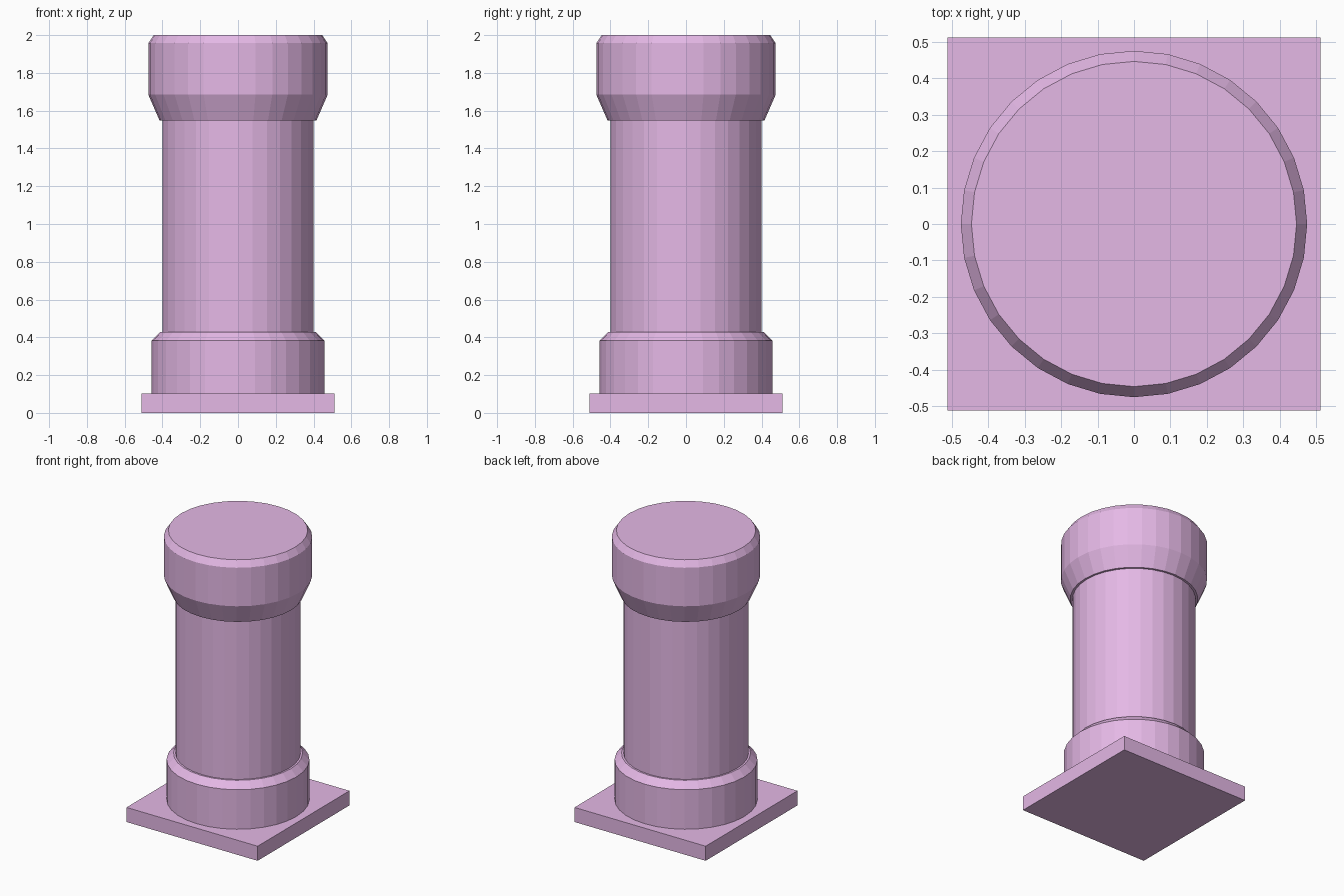
import bpy
import bmesh
from math import cos, sin, tau

if "Cube" in bpy.data.objects:
    bpy.data.objects.remove(bpy.data.objects["Cube"])

SIDES = 32

mat = bpy.data.materials.new("orchid")
mat.diffuse_color = (0.78, 0.48, 0.79, 1.0)
mat.use_nodes = True
mat.node_tree.nodes["Principled BSDF"].inputs["Base Color"].default_value = mat.diffuse_color


def finish(name, bm):
    bmesh.ops.recalc_face_normals(bm, faces=bm.faces)
    mesh = bpy.data.meshes.new(name)
    bm.to_mesh(mesh)
    bm.free()
    mesh.materials.append(mat)
    obj = bpy.data.objects.new(name, mesh)
    bpy.context.collection.objects.link(obj)
    return obj


def turned(name, profile):
    """Closed round part from (radius, z) points, bottom to top."""
    bm = bmesh.new()
    rings = [[bm.verts.new((r * cos(tau * i / SIDES), r * sin(tau * i / SIDES), z))
              for i in range(SIDES)] for r, z in profile]
    for low, high in zip(rings, rings[1:]):
        for i in range(SIDES):
            j = (i + 1) % SIDES
            bm.faces.new((low[i], low[j], high[j], high[i]))
    bm.faces.new(rings[0])
    bm.faces.new(rings[-1])
    return finish(name, bm)


# Square foot slab
bm = bmesh.new()
bmesh.ops.create_cube(bm, size=1)
bmesh.ops.scale(bm, vec=(1.024, 1.024, 0.103), verts=bm.verts)
bmesh.ops.translate(bm, vec=(0, 0, 0.0515), verts=bm.verts)
finish("plinth", bm)

# Round base with chamfered top edge
turned("base_drum", [(0.457, 0.103), (0.457, 0.382), (0.413, 0.428)])

# Plain column shaft, ends seated in base and capital
turned("shaft", [(0.40, 0.41), (0.40, 1.56)])

# Flared capital with chamfered top edge
turned("capital", [(0.415, 1.547), (0.475, 1.685), (0.475, 1.957), (0.446, 2.0)])
